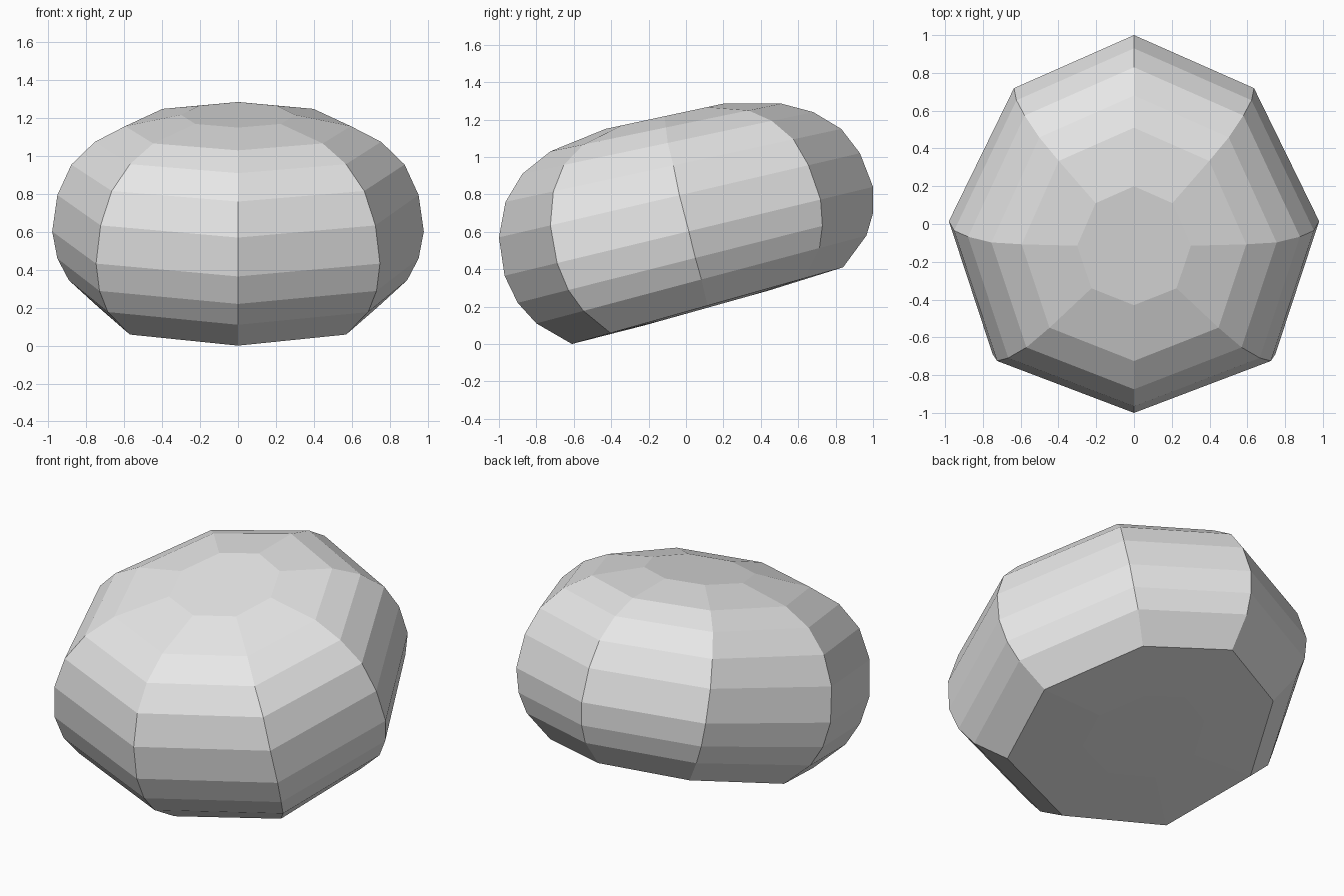
import bpy
import bmesh

cube = bpy.data.objects.get("Cube")
if cube:
    bpy.data.objects.remove(cube, do_unlink=True)

# One flat stone grey
grey = bpy.data.materials.new("stone_grey")
grey.use_nodes = True
color = (0.8, 0.8, 0.8, 1.0)
grey.diffuse_color = color
grey.node_tree.nodes["Principled BSDF"].inputs["Base Color"].default_value = color

# Tilted rings from top to bottom: front y, front z, back y, back z
rings = [
    (-0.43, 1.15, 0.20, 1.285),
    (-0.725, 1.03, 0.51, 1.285),
    (-0.875, 0.91, 0.68, 1.24),
    (-0.965, 0.76, 0.83, 1.15),
    (-1.00, 0.57, 0.93, 1.02),
    (-0.97, 0.365, 1.00, 0.84),
    (-0.90, 0.22, 1.00, 0.70),
    (-0.80, 0.11, 0.965, 0.58),
    (-0.61, 0.00, 0.84, 0.41),
    (-0.22, 0.10, 0.44, 0.285),
]


def ring_points(i, front_y, front_z, back_y, back_z):
    """Eight corners, wider at the front diagonals than at the back."""
    mid_y, mid_z = (front_y + back_y) / 2, (front_z + back_z) / 2
    half, rise = (back_y - front_y) / 2, (back_z - front_z) / 2
    side = 0.955 + 0.008 * i
    front = 0.715 + 0.009 * i
    corners = [(0, -1), (front, -0.715), (side, 0), (0.645, 0.715),
               (0, 1), (-0.645, 0.715), (-side, 0), (-front, -0.715)]
    return [(x * half, mid_y + y * half, mid_z + y * rise) for x, y in corners]


# Stone body: bridge neighbouring rings, then close both ends
bm = bmesh.new()
loops = [[bm.verts.new(p) for p in ring_points(i, *r)] for i, r in enumerate(rings)]
for upper, lower in zip(loops, loops[1:]):
    for k in range(8):
        n = (k + 1) % 8
        bm.faces.new((upper[k], lower[k], lower[n], upper[n]))
bm.faces.new(loops[0])
bm.faces.new(reversed(loops[-1]))
bmesh.ops.recalc_face_normals(bm, faces=bm.faces)

mesh = bpy.data.meshes.new("stone_body")
bm.to_mesh(mesh)
bm.free()
mesh.materials.append(grey)
body = bpy.data.objects.new("stone_body", mesh)
bpy.context.collection.objects.link(body)
